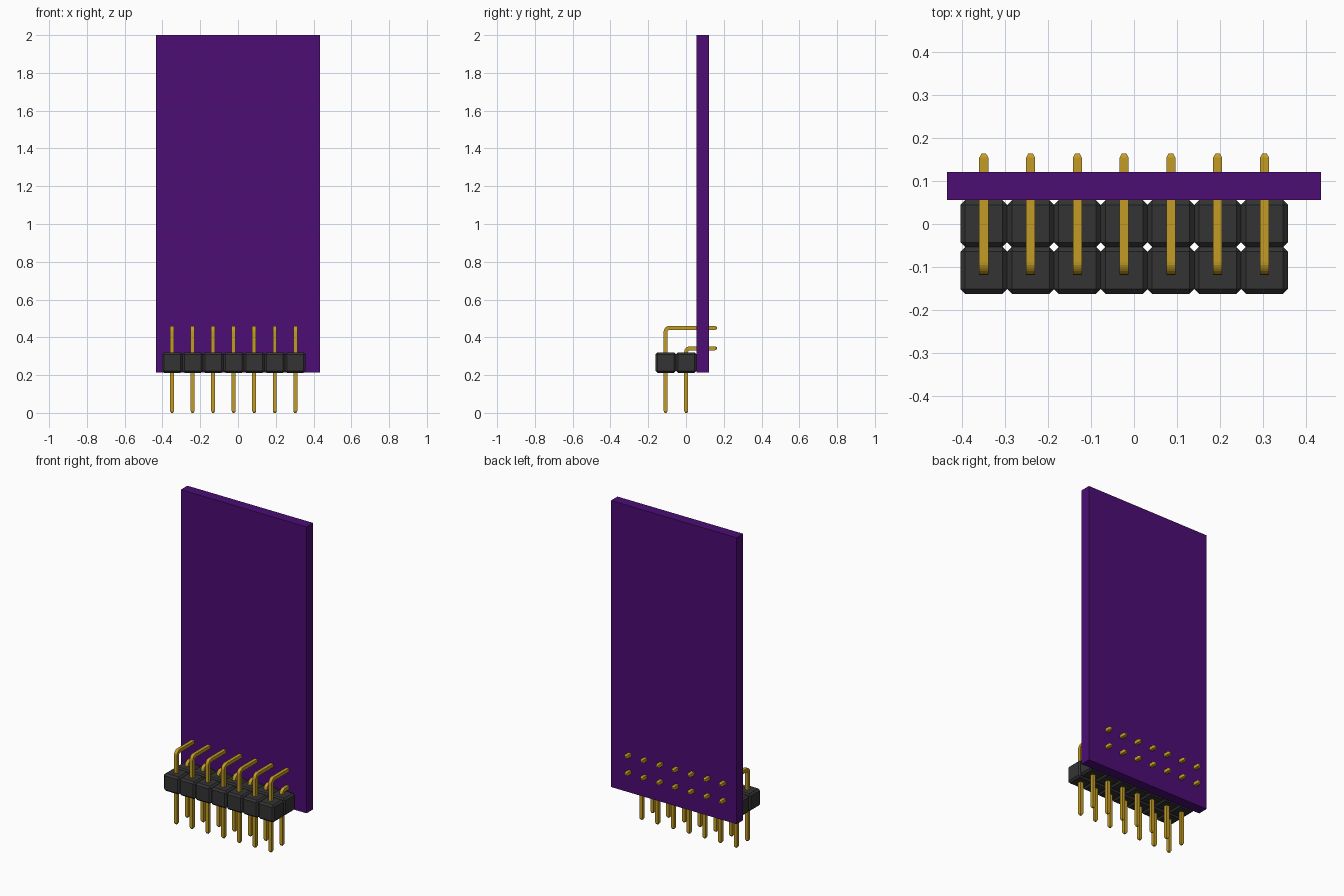
import bpy, bmesh, math
from mathutils import Vector

cube = bpy.data.objects.get("Cube")
if cube:
    bpy.data.objects.remove(cube, do_unlink=True)

PITCH = 0.1087
COLUMNS = 7
FIRST_X = -0.349
ROWS = {"front": (-0.1077, 0.450), "back": (0.001, 0.342)}   # y, height of bend
PIN_HALF = 0.0105
BLOCK_Z = 0.2665


def material(name, rgb):
    mat = bpy.data.materials.new(name)
    mat.use_nodes = True
    mat.diffuse_color = (*rgb, 1)
    mat.node_tree.nodes["Principled BSDF"].inputs["Base Color"].default_value = (*rgb, 1)
    return mat


PURPLE = material("board purple", (0.072, 0.004, 0.178))
BLACK = material("plastic black", (0.034, 0.034, 0.034))
GOLD = material("pin gold", (0.54, 0.33, 0.018))


def add_object(name, bm, mat, location=(0, 0, 0)):
    bmesh.ops.recalc_face_normals(bm, faces=bm.faces)
    mesh = bpy.data.meshes.new(name)
    bm.to_mesh(mesh)
    bm.free()
    mesh.materials.append(mat)
    obj = bpy.data.objects.new(name, mesh)
    obj.location = location
    bpy.context.collection.objects.link(obj)
    return obj


def box(size, chamfer=0):
    bm = bmesh.new()
    bmesh.ops.create_cube(bm, size=1)
    bmesh.ops.scale(bm, vec=size, verts=bm.verts)
    if chamfer:
        bmesh.ops.bevel(bm, geom=bm.edges[:], offset=chamfer, segments=1,
                        affect='EDGES')
    return bm


def bent_pin(y, top):
    """Square wire swept up and over in the YZ plane, with tapered tips."""
    radius, tip, steps, end = 0.02, 0.01, 6, 0.164
    # each station: y, z, direction angle (0 = up, 90 degrees = back), half width
    stations = [(y, 0, 0, PIN_HALF * 0.5), (y, tip, 0, PIN_HALF)]
    for i in range(steps + 1):
        a = math.pi / 2 * i / steps
        stations.append((y + radius * (1 - math.cos(a)),
                         top - radius * (1 - math.sin(a)), a, PIN_HALF))
    stations += [(end - tip, top, math.pi / 2, PIN_HALF),
                 (end, top, math.pi / 2, PIN_HALF * 0.5)]
    bm = bmesh.new()
    rings = []
    for py, pz, a, h in stations:
        side = Vector((0, math.cos(a), -math.sin(a)))
        rings.append([bm.verts.new(Vector((sx * h, py, pz)) + side * sy * h)
                      for sx, sy in ((-1, -1), (1, -1), (1, 1), (-1, 1))])
    for r0, r1 in zip(rings, rings[1:]):
        for k in range(4):
            n = (k + 1) % 4
            bm.faces.new((r0[k], r0[n], r1[n], r1[k]))
    bm.faces.new(rings[0])
    bm.faces.new(rings[-1])
    return bm


# Circuit board
add_object("circuit_board", box((0.868, 0.065, 1.787)), PURPLE, (0, 0.0885, 1.1065))

# Two rows of header blocks with right-angle pins
for row, (y, top) in ROWS.items():
    for i in range(COLUMNS):
        x = FIRST_X + i * PITCH
        add_object(f"{row}_header_block_{i + 1}", box((PITCH, PITCH, PITCH), 0.0109),
                   BLACK, (x, y, BLOCK_Z))
        add_object(f"{row}_pin_{i + 1}", bent_pin(y, top), GOLD, (x, 0, 0))
